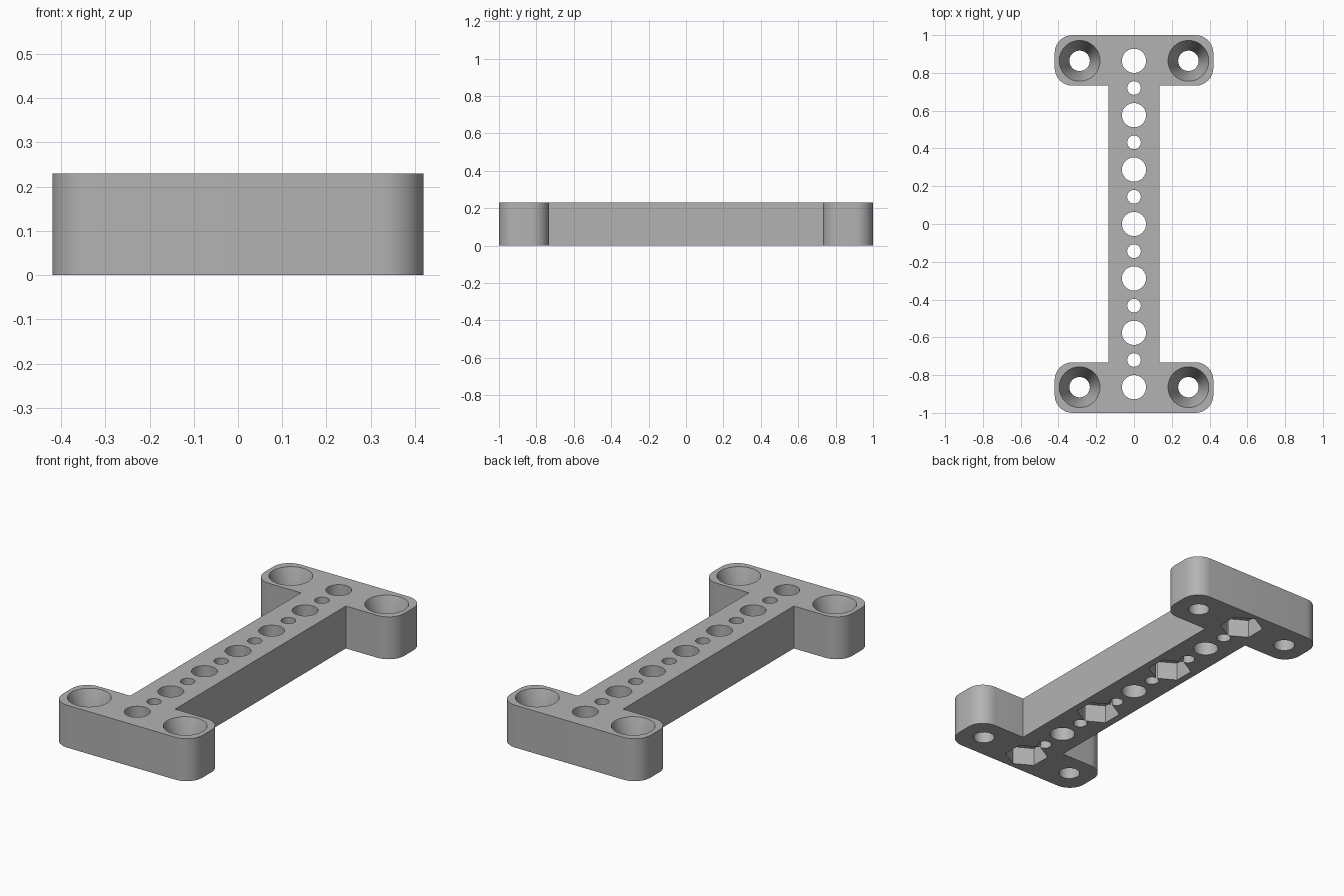
import bpy, bmesh, math

if "Cube" in bpy.data.objects:
    bpy.data.objects.remove(bpy.data.objects["Cube"], do_unlink=True)

HEIGHT = 0.23
PITCH = 0.288          # spacing of the large holes
END_X, END_Y, INNER_Y = 0.42, 1.0, 0.732
BAR_X, CORNER = 0.135, 0.095

grey = bpy.data.materials.new("plain grey")
grey.use_nodes = True
grey.diffuse_color = (0.45, 0.45, 0.45, 1)
grey.node_tree.nodes["Principled BSDF"].inputs["Base Color"].default_value = (0.45, 0.45, 0.45, 1)


def make_object(name, bm):
    bmesh.ops.recalc_face_normals(bm, faces=bm.faces)
    mesh = bpy.data.meshes.new(name)
    bm.to_mesh(mesh)
    bm.free()
    mesh.materials.append(grey)
    obj = bpy.data.objects.new(name, mesh)
    bpy.context.collection.objects.link(obj)
    return obj


def arc(cx, cy, start, steps=10):
    """Quarter circle, counter-clockwise from the start angle."""
    return [(cx + CORNER * math.cos(math.radians(start + 90 * i / steps)),
             cy + CORNER * math.sin(math.radians(start + 90 * i / steps)))
            for i in range(steps + 1)]


def lathe(bm, x, y, profile, sides, turn=0.0):
    """Closed solid with a ring of vertices at each (radius, z)."""
    rings = []
    for r, z in profile:
        angles = [turn + math.tau * i / sides for i in range(sides)]
        rings.append([bm.verts.new((x + r * math.cos(a), y + r * math.sin(a), z)) for a in angles])
    for low, high in zip(rings, rings[1:]):
        for i in range(sides):
            j = (i + 1) % sides
            bm.faces.new((low[i], low[j], high[j], high[i]))
    bm.faces.new(rings[0][::-1])
    bm.faces.new(rings[-1])


# Bracket body: I-shaped outline with rounded end plates, extruded upwards
cx = END_X - CORNER
quarter = [(BAR_X, INNER_Y)] + arc(cx, INNER_Y + CORNER, -90) + arc(cx, END_Y - CORNER, 0)
half = quarter + [(-x, y) for x, y in reversed(quarter)]
outline = half + [(-x, -y) for x, y in half]
bm = bmesh.new()
base = bm.faces.new([bm.verts.new((x, y, 0)) for x, y in outline])
top = bmesh.ops.extrude_face_region(bm, geom=[base], use_keep_orig=True)
bmesh.ops.translate(bm, vec=(0, 0, HEIGHT),
                    verts=[v for v in top["geom"] if isinstance(v, bmesh.types.BMVert)])
bracket = make_object("bracket", bm)

# Through holes along the bar, alternating large and small
bm = bmesh.new()
for i in range(-6, 7):
    radius = 0.064 if i % 2 == 0 else 0.036
    lathe(bm, 0, i * PITCH / 2, [(radius, -0.1), (radius, HEIGHT + 0.1)], 40)

# Countersunk screw holes in the end plates
for sx in (-1, 1):
    for sy in (-1, 1):
        lathe(bm, sx * PITCH, sy * 3 * PITCH,
              [(0.054, -0.1), (0.054, 0.07), (0.108, HEIGHT), (0.108, HEIGHT + 0.1)], 48)
hole_cutter = make_object("hole_cutter", bm)

# Hexagonal nut pockets underneath every second large hole
bm = bmesh.new()
for i in (-3, -1, 1, 3):
    lathe(bm, 0, i * PITCH, [(0.11, -0.1), (0.11, 0.1)], 6, math.pi / 6)
pocket_cutter = make_object("nut_pocket_cutter", bm)

# Cut the openings, then drop the cutters
bpy.ops.object.select_all(action="DESELECT")
bracket.select_set(True)
bpy.context.view_layer.objects.active = bracket
for cutter in (hole_cutter, pocket_cutter):
    cutter.hide_render = True
    cut = bracket.modifiers.new(cutter.name, "BOOLEAN")
    cut.operation, cut.solver, cut.object = "DIFFERENCE", "EXACT", cutter
    bpy.ops.object.modifier_apply(modifier=cut.name)
    bpy.data.objects.remove(cutter, do_unlink=True)

bpy.ops.object.shade_smooth_by_angle(angle=math.radians(30))
